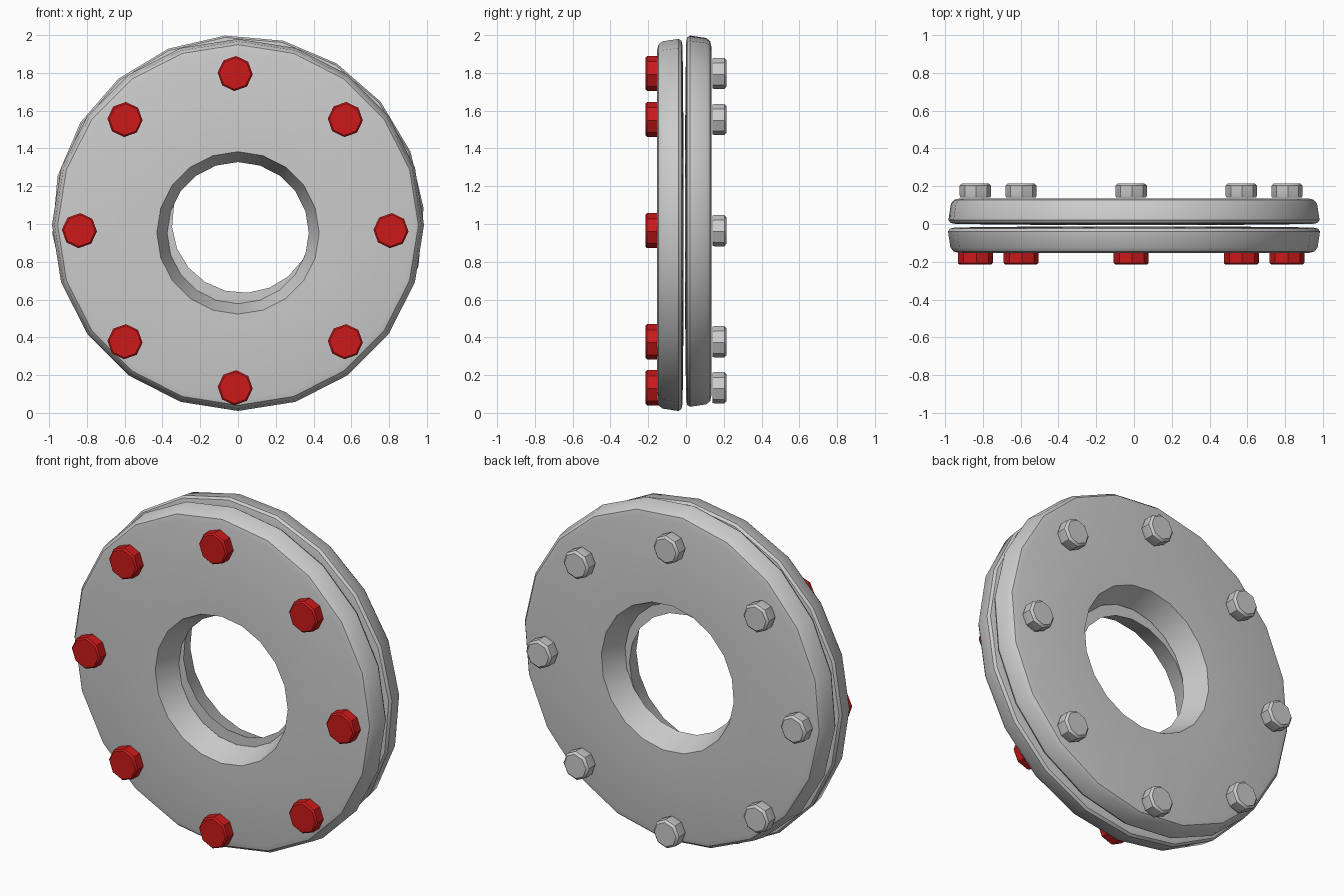
import bpy, bmesh
from math import sin, cos, pi, radians

if "Cube" in bpy.data.objects:
    bpy.data.objects.remove(bpy.data.objects["Cube"])


def mat(name, rgba):
    m = bpy.data.materials.new(name)
    m.diffuse_color = rgba
    m.use_nodes = True
    m.node_tree.nodes["Principled BSDF"].inputs["Base Color"].default_value = m.diffuse_color
    return m


def lathe(name, rings, sides, phase, closed, material=None, angle=35):
    """Skin rings of (radius, y, centre x, centre z) about the y axis."""
    bm = bmesh.new()
    loops = []
    for r, y, cx, cz in rings:
        a = [pi / 2 + radians(phase) + 2 * pi * i / sides for i in range(sides)]
        loops.append([bm.verts.new((cx + r * cos(t), y, cz + r * sin(t))) for t in a])
    pairs = list(zip(loops, loops[1:]))
    if closed:
        pairs.append((loops[-1], loops[0]))
    else:
        bm.faces.new(loops[0])
        bm.faces.new(loops[-1])
    for p, q in pairs:
        for i in range(sides):
            j = (i + 1) % sides
            bm.faces.new((p[i], p[j], q[j], q[i]))
    bmesh.ops.recalc_face_normals(bm, faces=bm.faces)
    me = bpy.data.meshes.new(name)
    bm.to_mesh(me)
    bm.free()
    ob = bpy.data.objects.new(name, me)
    bpy.context.collection.objects.link(ob)
    if material:
        me.materials.append(material)
    bpy.ops.object.select_all(action='DESELECT')
    ob.select_set(True)
    bpy.context.view_layer.objects.active = ob
    bpy.ops.object.shade_smooth_by_angle(angle=radians(angle))
    return ob


# Flange discs: rounded rim, flat face, hole tapering inwards and set off centre
RIM = [(0.925, -0.153), (0.955, -0.146), (0.972, -0.125), (0.985, -0.04),
       (0.975, -0.024), (0.945, -0.018)]


def flange(name, side, shift, cz, hole_x, hole_z, phase):
    rings = [(0.43, -0.153, hole_x, hole_z)]
    rings += [(r, y, 0, cz) for r, y in RIM]
    rings += [(0.375, -0.012, hole_x, hole_z)]
    rings = [(r, side * y + shift, x, z) for r, y, x, z in rings]
    lathe(name, rings, 20, phase, True)


flange("front_flange", 1, 0, 0.995, 0.0, 0.953, 0)
flange("back_flange", -1, -0.018, 1.015, 0.025, 1.01, 4)

# Eight red bolt heads in front, eight grey nuts behind
red = mat("red", (0.6, 0.01, 0.01, 1))
for k in range(8):
    a = k * pi / 4
    x, z = -0.015 + 0.825 * cos(a), 0.965 + 0.832 * sin(a)
    lathe(f"bolt_head_{k + 1}",
          [(0.084, -0.215, x, z), (0.093, -0.206, x, z), (0.093, -0.145, x, z)],
          8, -3, False, red)
    lathe(f"nut_{k + 1}",
          [(0.07, 0.215, x, z), (0.083, 0.203, x, z),
           (0.083, 0.15, x, z), (0.079, 0.14, x, z)],
          8, -3, False)
